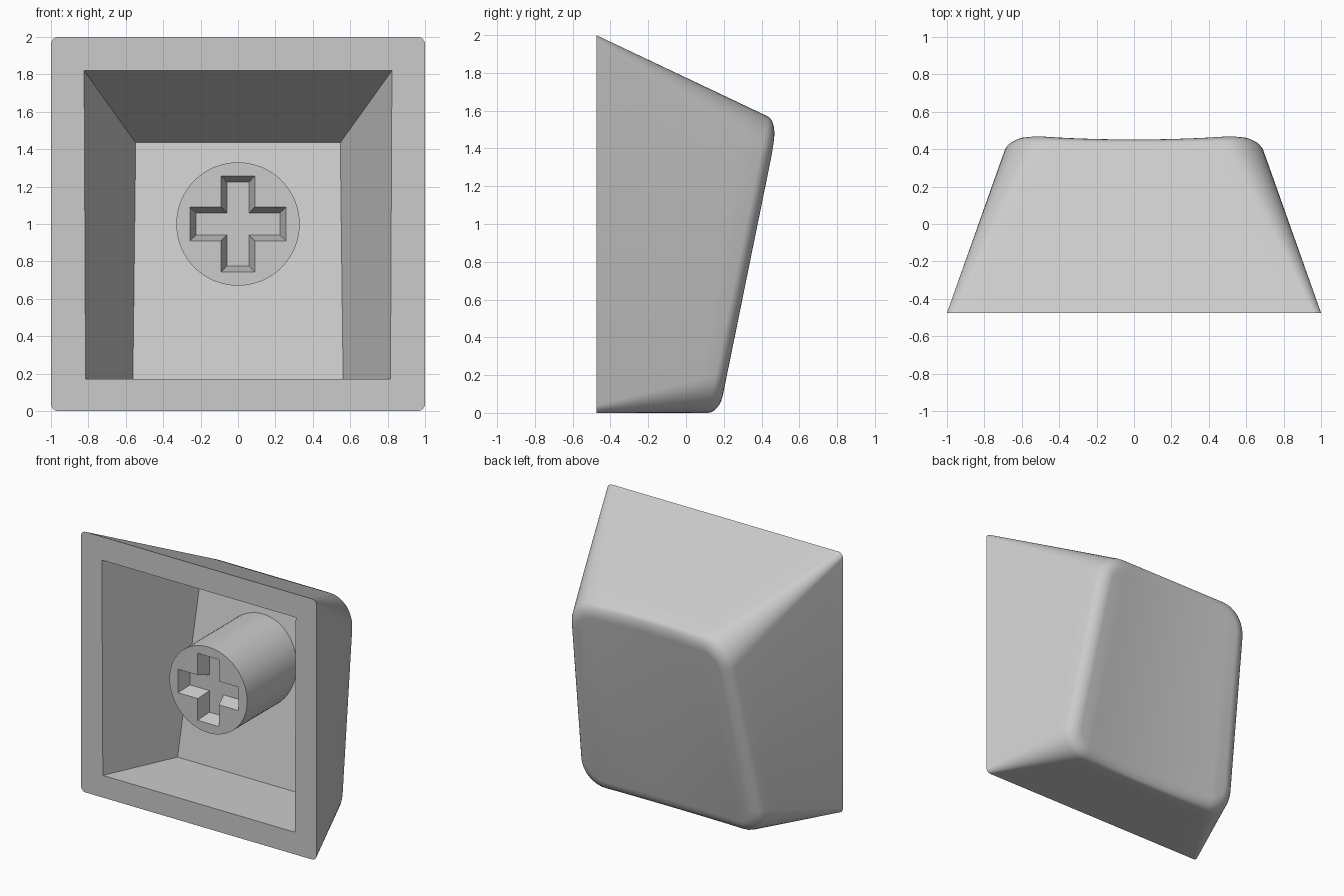
import bpy, bmesh
from math import sin, cos, pi, radians

if "Cube" in bpy.data.objects:
    bpy.data.objects.remove(bpy.data.objects["Cube"], do_unlink=True)

FRONT = -0.475          # plane of the open side
TILT = 0.204            # lean of the dished face
BACK = 0.176            # depth of the dished face at z = 0

grey = bpy.data.materials.new("light grey plastic")
grey.use_nodes = True
colour = (0.6, 0.6, 0.6, 1)
grey.diffuse_color = colour
grey.node_tree.nodes["Principled BSDF"].inputs["Base Color"].default_value = colour


def finish(bm, name):
    bmesh.ops.recalc_face_normals(bm, faces=bm.faces[:])
    mesh = bpy.data.meshes.new(name)
    bm.to_mesh(mesh)
    bm.free()
    mesh.materials.append(grey)
    ob = bpy.data.objects.new(name, mesh)
    bpy.context.collection.objects.link(ob)
    bpy.ops.object.select_all(action="DESELECT")
    ob.select_set(True)
    bpy.context.view_layer.objects.active = ob
    bpy.ops.object.shade_smooth_by_angle(angle=radians(30))


def add_ring(bm, points):
    return [bm.verts.new(p) for p in points]


def bridge(bm, a, b):
    n = len(a)
    for i in range(n):
        j = (i + 1) % n
        bm.faces.new((a[i], a[j], b[j], b[i]))


def fill_between(bm, outer, inner):
    """Flat face with a hole."""
    edges = []
    for ring in (outer, inner):
        for i, v in enumerate(ring):
            w = ring[(i + 1) % len(ring)]
            edges.append(bm.edges.get((v, w)) or bm.edges.new((v, w)))
    bmesh.ops.triangle_fill(bm, edges=edges, use_beauty=True)


def floor_y(z):
    return 0.07 + 0.2 * (z - 0.17)


# --- cap shell -------------------------------------------------------------
ARC, SPAN = 8, 12


def section(a, b, radius, inset=0.0, dish=0.0):
    """Rounded section of the tapered body on the plane y = a + b z."""
    top = (2 - 0.474 * (a - FRONT)) / (1 + 0.474 * b) - inset

    def half(z):
        return 1 - 0.355 * (a + b * z - FRONT) - inset

    def edge(z_edge, up):
        right = []
        for k in range(ARC + 1):
            ang = pi / 2 * (1 - k / ARC)
            z = z_edge - up * radius * (1 - sin(ang))
            right.append((half(z) - radius * (1 - cos(ang)), z))
        x0 = right[0][0]
        mid = [(x0 * (2 * i / SPAN - 1), z_edge) for i in range(1, SPAN)]
        return [(-x, z) for x, z in reversed(right)] + mid + right

    outline = edge(top, 1) + edge(inset, -1)[::-1]
    return [(x, a + b * z - dish * max(0, 1 - (x / 0.6) ** 2), z)
            for x, z in outline]


bm = bmesh.new()
FILLET, INSET, WALLS, ROUND = 0.06, 0.08, 8, 6
rings = []
end = BACK - FILLET
for k in range(WALLS + 1):
    t = k / WALLS
    rings.append(add_ring(bm, section(FRONT + t * (end - FRONT), TILT * t,
                                      0.04 + 0.16 * t)))
for k in range(1, ROUND + 1):
    ang = pi / 2 * k / ROUND
    inset = INSET * (1 - cos(ang))
    rings.append(add_ring(bm, section(end + FILLET * sin(ang), TILT,
                                      0.2 - inset, inset, 0.027 * sin(ang))))
for a, b in zip(rings, rings[1:]):
    bridge(bm, a, b)

# dished face: strips running from the upper edge to the lower edge
last = rings[-1]
for i in range(len(last) // 2 - 1):
    bm.faces.new((last[i], last[i + 1], last[-2 - i], last[-1 - i]))

# hollow inside with tapered walls and a slanted floor
mouth = add_ring(bm, [(-0.823, FRONT, 1.82), (0.823, FRONT, 1.82),
                      (0.815, FRONT, 0.17), (-0.815, FRONT, 0.17)])
floor = add_ring(bm, [(x, floor_y(z), z) for x, z in
                      ((-0.547, 1.435), (0.547, 1.435), (0.562, 0.17), (-0.562, 0.17))])
bridge(bm, mouth, floor)
bm.faces.new(floor)
fill_between(bm, rings[0], mouth)
finish(bm, "cap_shell")

# --- stem with a cross-shaped socket ---------------------------------------
STEM, SIDES, STEM_FRONT = 0.33, 64, -0.36


def cross(length, width, y):
    quarter = [(width, length), (width, width), (length, width)]
    points = []
    for _ in range(4):
        points += quarter
        quarter = [(z, -x) for x, z in quarter]
    return [(x, y, 1 + z) for x, z in points]


bm = bmesh.new()
circle = [(STEM * cos(2 * pi * i / SIDES), 1 + STEM * sin(2 * pi * i / SIDES))
          for i in range(SIDES)]
face_ring = add_ring(bm, [(x, STEM_FRONT, z) for x, z in circle])
root = add_ring(bm, [(x, floor_y(z) + 0.01, z) for x, z in circle])
bridge(bm, face_ring, root)
bm.faces.new(root)
lip = add_ring(bm, cross(0.257, 0.09, STEM_FRONT))
pit = add_ring(bm, cross(0.225, 0.06, STEM_FRONT + 0.1))
bridge(bm, lip, pit)
bm.faces.new(pit)
fill_between(bm, face_ring, lip)
finish(bm, "stem")
